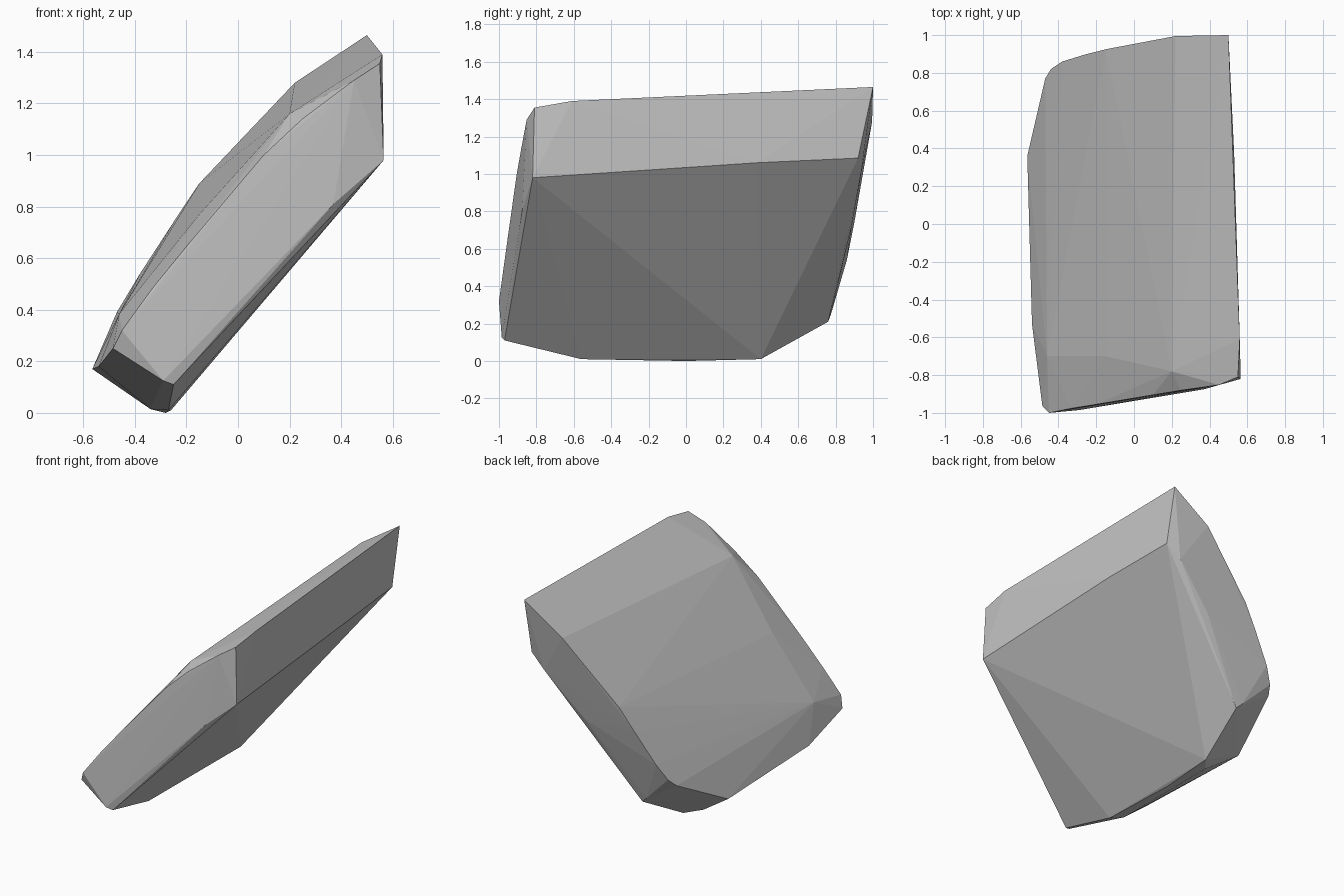
import bpy, bmesh

# Corner points of the stone slab, grouped by region
upper_edge = [(0.50, 1.0, 1.465), (0.56, -0.61, 1.39), (0.55, -0.81, 1.355)]
right_lower_edge = [(0.565, -0.82, 0.98), (0.53, 0.38, 1.06), (0.50, 0.92, 1.085)]
back_rim = [(0.22, 0.995, 1.28), (-0.15, 0.925, 0.89), (-0.25, 0.90, 0.74),
            (-0.38, 0.86, 0.54), (-0.44, 0.82, 0.44), (-0.47, 0.77, 0.39),
            (0.40, 0.935, 1.0), (0.13, 0.885, 0.72),
            (-0.21, 0.76, 0.21), (-0.25, 0.775, 0.25)]
front_rim = [(-0.45, -1.0, 0.32), (-0.33, -0.975, 0.485), (-0.20, -0.955, 0.645),
             (0.10, -0.905, 1.0), (0.25, -0.88, 1.14), (0.45, -0.852, 1.29),
             (0.37, -0.875, 0.81), (-0.10, -0.94, 0.27), (-0.25, -0.97, 0.11),
             (-0.29, -0.985, 0.125), (-0.485, -0.965, 0.25)]
foot = [(-0.26, 0.40, 0.01), (-0.27, -0.56, 0.01), (-0.28, 0.0, 0.0),
        (-0.34, 0.30, 0.015), (-0.34, -0.50, 0.015),
        (-0.565, 0.36, 0.17), (-0.54, -0.53, 0.18)]
top_bulge = [(0.20, -0.78, 1.16), (-0.15, -0.70, 0.77), (-0.46, -0.70, 0.385)]

# Wrap the corners in a convex stone
bm = bmesh.new()
for p in upper_edge + right_lower_edge + back_rim + front_rim + foot + top_bulge:
    bm.verts.new(p)
hull = bmesh.ops.convex_hull(bm, input=bm.verts[:])
unused = {v for v in hull["geom_interior"] + hull["geom_unused"]
          if isinstance(v, bmesh.types.BMVert)}
bmesh.ops.delete(bm, geom=list(unused), context='VERTS')
bmesh.ops.recalc_face_normals(bm, faces=bm.faces[:])

# Flat-faced mesh
mesh = bpy.data.meshes.new("stone_slab")
bm.to_mesh(mesh)
bm.free()
slab = bpy.data.objects.new("stone_slab", mesh)
bpy.context.collection.objects.link(slab)

# Plain grey stone
grey = bpy.data.materials.new("stone_grey")
grey.diffuse_color = (0.55, 0.55, 0.55, 1.0)
mesh.materials.append(grey)
